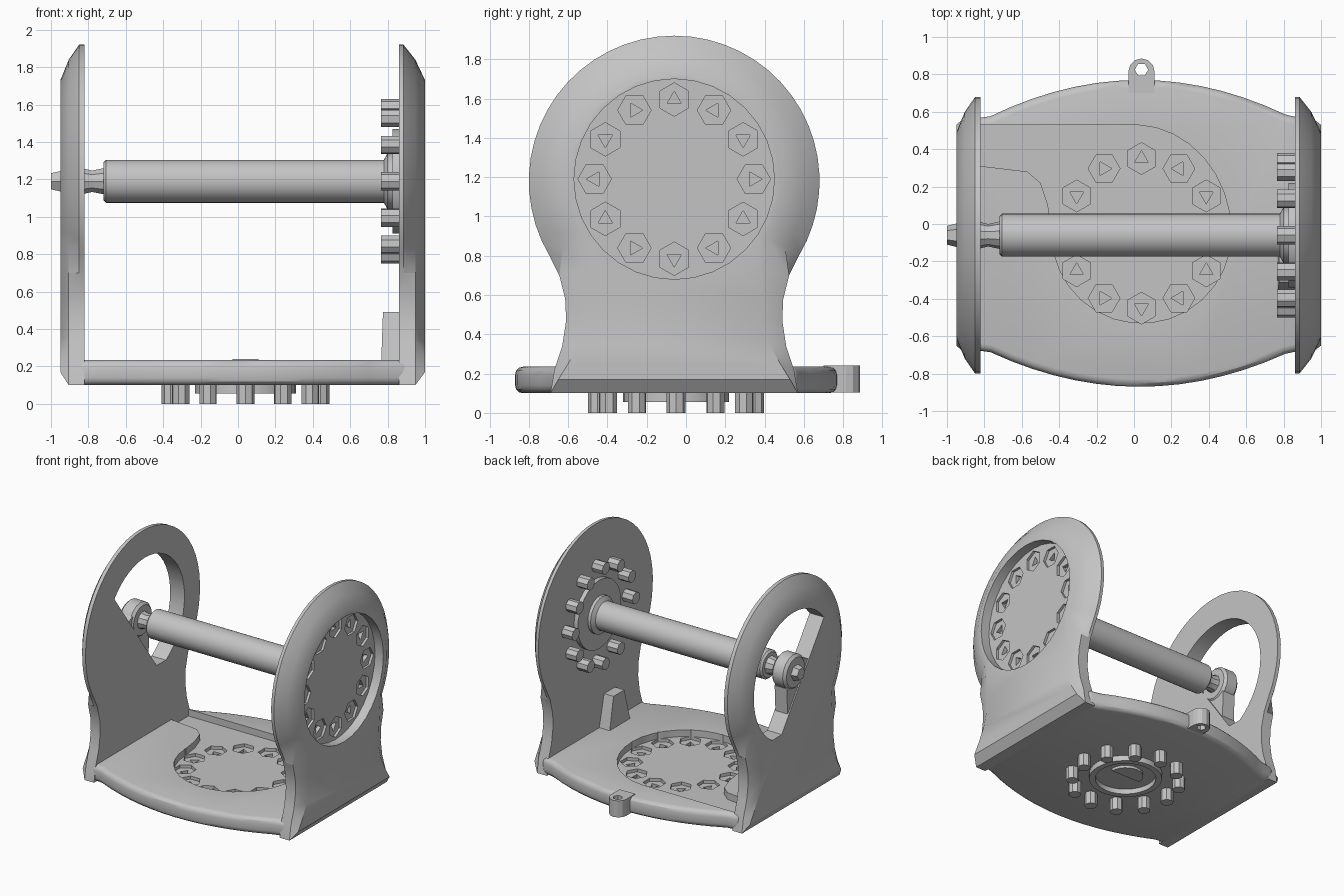
import bpy, bmesh, math
from math import sin, cos, radians, pi

cube = bpy.data.objects.get("Cube")
if cube:
    bpy.data.objects.remove(cube, do_unlink=True)

grey = bpy.data.materials.new("plain_grey")
grey.use_nodes = True
COLOUR = (0.55, 0.55, 0.55, 1)
grey.diffuse_color = COLOUR
grey.node_tree.nodes["Principled BSDF"].inputs["Base Color"].default_value = COLOUR

CY, CZ = -0.06, 1.19          # axle position
BX, BY = 0.04, -0.05          # base disc centre


def place(axis, u, v, w):
    """2D point (u, v) at depth w along the axis."""
    return (w, u, v) if axis == "x" else (u, v, w)


def arc(cu, cv, ru, rv, start, end, n):
    steps = [radians(start + (end - start) * i / n) for i in range(n + 1)]
    return [(cu + ru * cos(a), cv + rv * sin(a)) for a in steps]


def circle(cu, cv, r, n, turn=0):
    return arc(cu, cv, r, r, turn, turn + 360, n)[:-1]


def ring_of(cu, cv, radius, r, n, count=12):
    """Small polygons spaced round a bolt circle."""
    return [circle(c[0], c[1], r, n, 30 * i) for i, c in enumerate(circle(cu, cv, radius, count))]


def loft(name, parts, axis):
    """Each part is a list of (loop, depth) layers, capped at both ends."""
    bm = bmesh.new()
    for layers in parts:
        rows = [[bm.verts.new(place(axis, u, v, w)) for u, v in loop] for loop, w in layers]
        n = len(rows[0])
        for a, b in zip(rows, rows[1:]):
            for i in range(n):
                j = (i + 1) % n
                bm.faces.new((a[i], a[j], b[j], b[i]))
        bm.faces.new(rows[0])
        bm.faces.new(rows[-1])
    bmesh.ops.recalc_face_normals(bm, faces=bm.faces)
    mesh = bpy.data.meshes.new(name)
    bm.to_mesh(mesh)
    bm.free()
    mesh.materials.append(grey)
    obj = bpy.data.objects.new(name, mesh)
    bpy.context.collection.objects.link(obj)
    return obj


def prisms(name, loops, a, b, axis):
    return loft(name, [[(loop, a), (loop, b)] for loop in loops], axis)


def apply(obj, mod):
    bpy.context.view_layer.objects.active = obj
    bpy.ops.object.modifier_apply(modifier=mod.name)


def cut(obj, loops, a, b, axis):
    cutter = prisms("cutter", loops, a, b, axis)
    cutter.hide_render = True
    mod = obj.modifiers.new("cut", "BOOLEAN")
    mod.operation, mod.solver, mod.object = "DIFFERENCE", "EXACT", cutter
    apply(obj, mod)
    bpy.data.objects.remove(cutter, do_unlink=True)


def bevel(obj, width, segments):
    mod = obj.modifiers.new("bevel", "BEVEL")
    mod.width, mod.segments, mod.limit_method = width, segments, "ANGLE"
    apply(obj, mod)


def smooth(obj, angle=30):
    bpy.ops.object.select_all(action="DESELECT")
    obj.select_set(True)
    bpy.context.view_layer.objects.active = obj
    bpy.ops.object.shade_smooth_by_angle(angle=radians(angle))


def side_outline(r, neck):
    """Round head on a waisted neck that flares at the foot."""
    right = [(CY + w, z) for w, z in reversed(neck)]
    left = [(CY - w, z) for w, z in neck]
    return right + arc(CY, 1.18, r, r, -31, 211, 36) + left


OUTER_NECK = [(0.585, 0.7), (0.555, 0.58), (0.55, 0.47), (0.57, 0.34), (0.61, 0.22), (0.63, 0.1)]
INSET_NECK = [(0.46, 0.72), (0.45, 0.58), (0.45, 0.47), (0.48, 0.36), (0.54, 0.25), (0.59, 0.17)]


def side_plate(name, inner, lip, outer):
    full, mid = side_outline(0.74, OUTER_NECK), side_outline(0.66, OUTER_NECK)
    small = side_outline(0.55, INSET_NECK)
    near = lip + (outer - lip) * 0.55
    return loft(name, [[(full, inner), (full, lip), (mid, near), (small, outer)]], "x")


# Right side: solid plate with a round recess and hexagonal sockets
right = side_plate("right_side_plate", 0.86, 0.885, 1.0)
cut(right, [circle(CY, CZ, 0.51, 32)], 0.925, 1.1, "x")
cut(right, ring_of(CY, CZ, 0.405, 0.085, 6), 0.905, 1.0, "x")
cut(right, ring_of(CY, CZ, 0.405, 0.042, 3), 0.875, 1.0, "x")
smooth(right)

# Left side: open window with a slanted lower edge
left = side_plate("left_side_plate", -0.82, -0.85, -0.95)
window = arc(-0.03, 1.18, 0.51, 0.51, 141, -58, 28) + [(0.12, 0.75)]
cut(left, [window], -1.1, -0.7, "x")
smooth(left)

# Base plate with bowed front and back edges
xs = [-0.88 + 1.8 * i / 16 for i in range(17)]
front = [(x, -0.87 + 0.2 * min(1, abs(x - 0.03) / 0.83) ** 2) for x in xs]
back = [(x, 0.77 - 0.21 * min(1, abs(x - 0.03) / 0.83) ** 2) for x in reversed(xs)]
base = prisms("base_plate", [front + back], 0.1, 0.235, "z")
bevel(base, 0.04, 3)
# Sunken round bed with a cable channel to the left side
bed = [(-0.82, 0.53), (-0.15, 0.53)] + arc(0.0, -0.05, 0.52, 0.58, 88, 0, 8)
bed += arc(BX, BY, 0.48, 0.48, -12, -180, 14)
bed += [(-0.46, 0.1), (-0.5, 0.22), (-0.57, 0.28), (-0.82, 0.31)]
cut(base, [bed], 0.18, 0.4, "z")
cut(base, ring_of(BX, BY, 0.4, 0.085, 6), 0.155, 0.3, "z")
cut(base, ring_of(BX, BY, 0.4, 0.042, 3), 0.115, 0.3, "z")
smooth(base)

# Pegs under the base and inside the right plate
smooth(prisms("base_pegs", ring_of(BX, BY, 0.4, 0.048, 8), 0.0, 0.11, "z"), 20)
smooth(prisms("side_pegs", ring_of(CY, CZ, 0.39, 0.05, 8), 0.765, 0.87, "x"), 20)

# Raised rim under the base with a half disc inside
rim = prisms("base_rim", [circle(BX, BY, 0.27, 32)], 0.055, 0.11, "z")
cut(rim, [circle(BX, BY, 0.225, 32)], 0.0, 0.095, "z")
smooth(rim)
prisms("base_half_disc", [arc(BX, BY, 0.13, 0.13, 0, 180, 12)], 0.075, 0.1, "z")

# Boss disc on the inside of the right plate
smooth(prisms("side_boss", [circle(CY, CZ, 0.28, 32)], 0.825, 0.87, "x"))


def turned(name, profile, n):
    obj = loft(name, [[(circle(CY, CZ, r, n), x) for x, r in profile]], "x")
    smooth(obj)


# Axle, its neck, hub and end nub
turned("axle", [(-0.72, 0.1), (-0.705, 0.115), (0.78, 0.115), (0.8, 0.15), (0.84, 0.15)], 32)
turned("axle_neck", [(-0.84, 0.075), (-0.78, 0.06), (-0.71, 0.075)], 10)
turned("axle_hub", [(-0.95, 0.12), (-0.93, 0.14), (-0.84, 0.14), (-0.82, 0.12)], 16)
turned("axle_nub", [(-1.0, 0.05), (-0.94, 0.065)], 6)
# Web tying the hub to the slanted edge
prisms("hub_web", [[(CY - 0.12, CZ + 0.07), (CY + 0.1, CZ - 0.1), (0.03, 0.88), (-0.3, 1.2)]],
       -0.94, -0.83, "x")

# Tapered stop block at the foot of the right plate
foot = [(0.765, -0.38), (0.88, -0.38), (0.88, -0.1), (0.765, -0.1)]
crown = [(0.775, -0.31), (0.88, -0.31), (0.88, -0.17), (0.775, -0.17)]
loft("stop_block", [[(foot, 0.2), (crown, 0.49)]], "z")

# Tie loop at the middle of the back edge
shape = [(-0.03, 0.7)] + arc(BX, 0.815, 0.07, 0.07, 180, 0, 6) + [(0.11, 0.7)]
loop = prisms("tie_loop", [shape], 0.105, 0.24, "z")
cut(loop, [circle(BX, 0.825, 0.036, 6)], 0.0, 0.4, "z")
